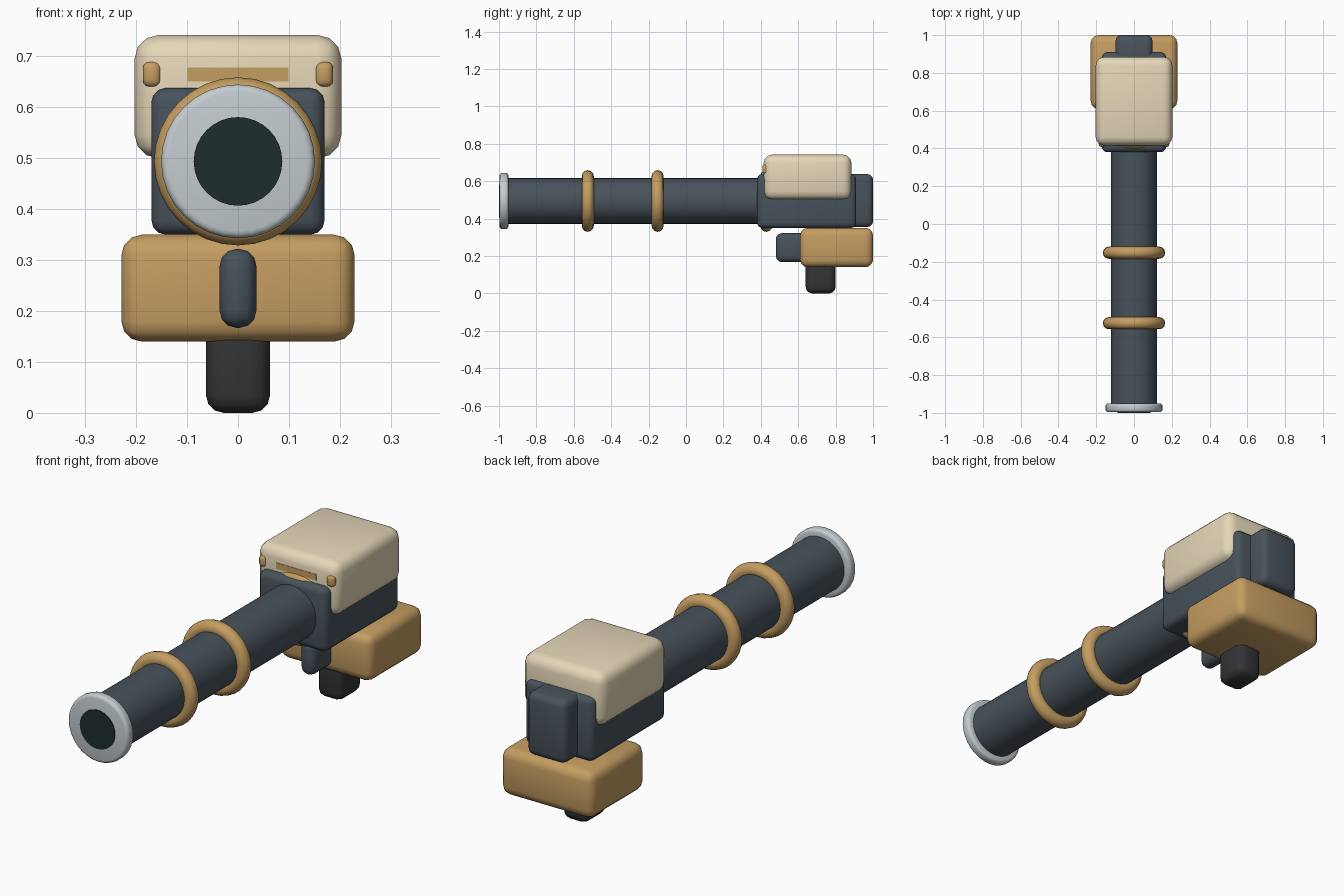
import bpy
from math import pi, radians

if "Cube" in bpy.data.objects:
    bpy.data.objects.remove(bpy.data.objects["Cube"])


def material(name, rgb):
    m = bpy.data.materials.new(name)
    m.diffuse_color = (*rgb, 1)
    m.use_nodes = True
    m.node_tree.nodes["Principled BSDF"].inputs["Base Color"].default_value = m.diffuse_color
    return m


slate = material("slate", (0.065, 0.085, 0.105))
tan = material("tan", (0.56, 0.34, 0.12))
cream = material("cream", (0.78, 0.68, 0.48))
silver = material("silver", (0.55, 0.60, 0.62))
bore_dark = material("bore_dark", (0.013, 0.027, 0.027))
rubber = material("rubber", (0.032, 0.035, 0.036))

AXIS_Z = 0.494  # height of the barrel axis


def finish(name, mat, bevel=0, segments=3):
    ob = bpy.context.object
    ob.name = name
    ob.data.materials.append(mat)
    if bevel:
        mod = ob.modifiers.new("Bevel", "BEVEL")
        mod.width = bevel
        mod.segments = segments
        mod.limit_method = "ANGLE"
        bpy.ops.object.modifier_apply(modifier=mod.name)
    bpy.ops.object.shade_smooth_by_angle(angle=radians(40))
    return ob


def box(name, xs, ys, zs, mat, bevel=0):
    lo, hi = zip(xs, ys, zs)
    bpy.ops.mesh.primitive_cube_add(size=1, location=[(a + b) / 2 for a, b in zip(lo, hi)])
    bpy.context.object.scale = [b - a for a, b in zip(lo, hi)]
    bpy.ops.object.transform_apply(location=False, rotation=False, scale=True)
    return finish(name, mat, bevel)


def tube(name, radius, y0, y1, mat, bevel=0):
    bpy.ops.mesh.primitive_cylinder_add(vertices=32, radius=radius, depth=y1 - y0,
                                        location=(0, (y0 + y1) / 2, AXIS_Z), rotation=(pi / 2, 0, 0))
    return finish(name, mat, bevel)


# Body
box("receiver", (-0.17, 0.17), (0.38, 0.91), (0.35, 0.638), slate, 0.028)
box("rear_block", (-0.098, 0.098), (0.80, 1.0), (0.355, 0.638), slate, 0.03)
box("top_cover", (-0.203, 0.203), (0.415, 0.885), (0.50, 0.742), cream, 0.046)
box("lower_housing", (-0.229, 0.229), (0.61, 1.0), (0.14, 0.35), tan, 0.04)
box("grip", (-0.063, 0.063), (0.64, 0.80), (0.0, 0.24), rubber, 0.035)
box("trigger_block", (-0.036, 0.036), (0.48, 0.70), (0.167, 0.322), slate, 0.033)

# Cover front details
box("cover_stripe", (-0.099, 0.099), (0.413, 0.44), (0.651, 0.678), tan)
for side, label in ((-1, "left"), (1, "right")):
    c = side * 0.169
    box("cover_stud_" + label, (c - 0.018, c + 0.018), (0.408, 0.46), (0.64, 0.69), tan, 0.014)

# Barrel with muzzle and bands
tube("barrel", 0.122, -0.96, 0.45, slate)
tube("muzzle_flange", 0.151, -0.996, -0.95, silver, 0.014)
tube("bore", 0.087, -1.0, -0.96, bore_dark)
for i, y in enumerate((-0.525, -0.152, 0.43)):
    bpy.ops.mesh.primitive_torus_add(major_segments=32, minor_segments=12, major_radius=0.133,
                                     minor_radius=0.032, location=(0, y, AXIS_Z),
                                     rotation=(pi / 2, 0, 0))
    finish(f"barrel_band_{i + 1}", tan)
